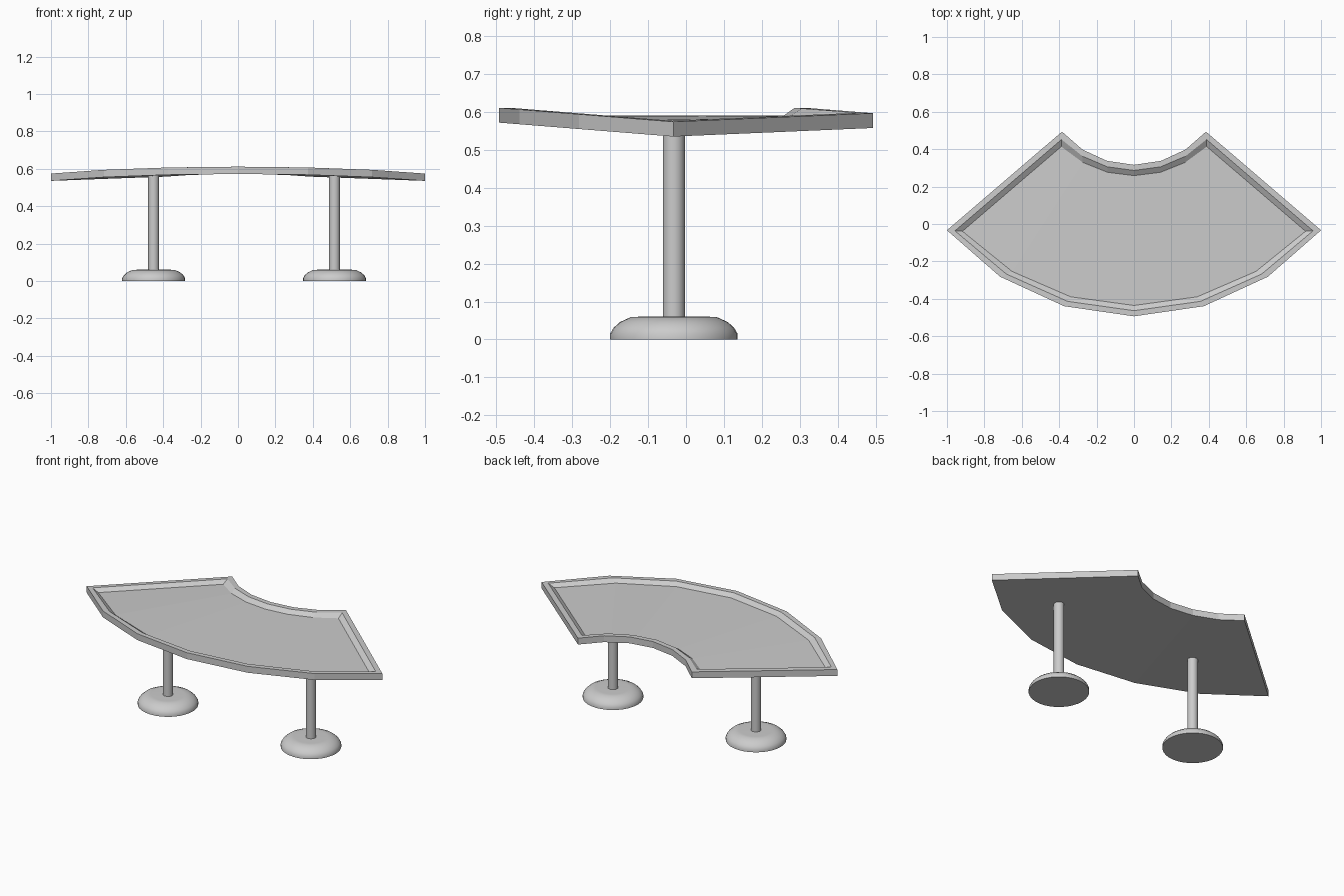
import bpy, bmesh
from math import sin, cos, asin, pi, hypot, radians

if "Cube" in bpy.data.objects:
    bpy.data.objects.remove(bpy.data.objects["Cube"])

CY = 0.8235                    # centre of both arcs on the y axis
R_OUT, R_IN = 1.317, 0.507
HALF = asin(1 / R_OUT)         # half of the swept angle
N = 6                          # segments along each arc


def surface_z(x, y):
    """Gently coned height of the rim top."""
    return 0.611 - 0.08 * (hypot(x, CY - y) - (CY - y))


def ring(bm, inset, dz):
    """Outer and inner rows of vertices, inset evenly from the outline."""
    rows = []
    for r in (R_OUT - inset, R_IN + inset):
        a = HALF - asin(inset / r)
        row = []
        for i in range(N + 1):
            t = a * (2 * i / N - 1)
            x, y = r * sin(t), CY - r * cos(t)
            row.append(bm.verts.new((x, y, surface_z(x, y) + dz)))
        rows.append(row)
    return rows


def finish(bm, name):
    bmesh.ops.recalc_face_normals(bm, faces=bm.faces)
    me = bpy.data.meshes.new(name)
    bm.to_mesh(me)
    bm.free()
    ob = bpy.data.objects.new(name, me)
    bpy.context.collection.objects.link(ob)
    return ob


# Curved table top: underside, edge, flat rim, sloped lip, recessed panel
bm = bmesh.new()
rings = [ring(bm, 0, -0.039), ring(bm, 0, 0), ring(bm, 0.03, 0), ring(bm, 0.058, -0.02)]
for outer, inner in (rings[0], rings[-1]):
    for i in range(N):
        bm.faces.new((outer[i], outer[i + 1], inner[i + 1], inner[i]))
loops = [o + n[::-1] for o, n in rings]
for a, b in zip(loops, loops[1:]):
    for i in range(len(a)):
        j = (i + 1) % len(a)
        bm.faces.new((a[i], a[j], b[j], b[i]))
finish(bm, "table_top")


def lathe(name, profile, x, y, sides):
    """Closed turned part from (radius, z) points."""
    bm = bmesh.new()
    rows = [[bm.verts.new((x + r * cos(2 * pi * i / sides), y + r * sin(2 * pi * i / sides), z))
             for i in range(sides)] for r, z in profile]
    for a, b in zip(rows, rows[1:]):
        for i in range(sides):
            j = (i + 1) % sides
            bm.faces.new((a[i], a[j], b[j], b[i]))
    bm.faces.new(rows[0][::-1])
    bm.faces.new(rows[-1])
    ob = finish(bm, name)
    bpy.ops.object.select_all(action='DESELECT')
    ob.select_set(True)
    bpy.context.view_layer.objects.active = ob
    bpy.ops.object.shade_smooth_by_angle(angle=radians(40))


# Two pedestal legs, each a post on a rounded foot
FOOT = [(0.168, 0), (0.168, 0.015), (0.159, 0.031), (0.142, 0.046), (0.113, 0.059), (0.09, 0.06)]
for side, x in (("left", -0.451), ("right", 0.516)):
    lathe(side + "_foot", FOOT, x, -0.032, 32)
    lathe(side + "_post", [(0.029, 0.05), (0.029, 0.568)], x, -0.032, 24)
